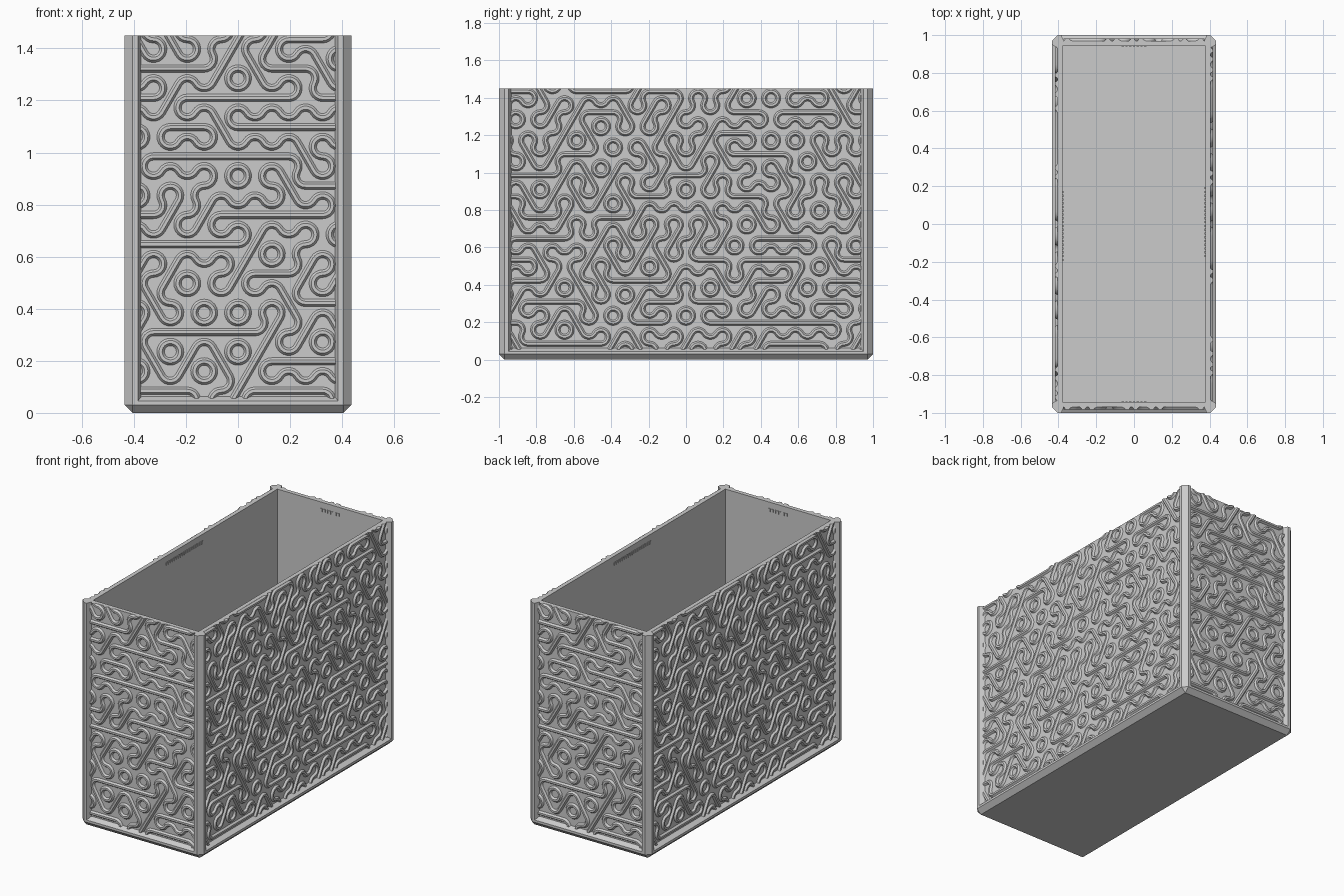
import bpy, bmesh, math, random
from mathutils import Vector

if "Cube" in bpy.data.objects:
    bpy.data.objects.remove(bpy.data.objects["Cube"], do_unlink=True)

GREY = (0.6, 0.6, 0.6, 1.0)
mat = bpy.data.materials.new("matte_grey")
mat.use_nodes = True
mat.diffuse_color = GREY
bsdf = mat.node_tree.nodes["Principled BSDF"]
bsdf.inputs["Base Color"].default_value = GREY
bsdf.inputs["Roughness"].default_value = 0.7

# Main sizes: half width and half length of the wall panels, height, frame depth
HX, HY, TOP, FRAME, WALL = 0.405, 0.97, 1.45, 0.03, 0.027
# Hexagon tile side and spacing
S = 0.075
HALF_COL, ROW, Z0 = S * math.sqrt(3) / 2, S * 1.5, 0.085


def finish(name, bm, smooth=False):
    bmesh.ops.remove_doubles(bm, verts=bm.verts, dist=0.0002)
    bmesh.ops.recalc_face_normals(bm, faces=bm.faces)
    me = bpy.data.meshes.new(name)
    bm.to_mesh(me)
    bm.free()
    me.materials.append(mat)
    ob = bpy.data.objects.new(name, me)
    bpy.context.collection.objects.link(ob)
    if smooth:
        bpy.ops.object.select_all(action="DESELECT")
        ob.select_set(True)
        bpy.context.view_layer.objects.active = ob
        bpy.ops.object.shade_smooth_by_angle(angle=math.radians(30))
    return ob


def bridge(bm, a, b):
    n = len(a)
    for i in range(n):
        bm.faces.new((a[i], a[(i + 1) % n], b[(i + 1) % n], b[i]))


# Open box with a chamfered rim around its base
def build_box():
    bm = bmesh.new()

    def ring(d, z, cut):
        pts = []
        for sx, sy in ((1, 1), (-1, 1), (-1, -1), (1, -1)):
            pair = [(sx * (HX + d), sy * (HY + d - cut)), (sx * (HX + d - cut), sy * (HY + d))]
            pts += pair if sx * sy > 0 else pair[::-1]
        return [bm.verts.new((x, y, z)) for x, y in pts]

    steps = [(0, 0, 0), (FRAME, 0.03, FRAME), (FRAME, 0.045, FRAME), (0, 0.062, 0),
             (0, TOP, 0), (-WALL, TOP, 0), (-WALL, 0.04, 0)]
    rings = [ring(*s) for s in steps]
    for a, b in zip(rings, rings[1:]):
        bridge(bm, a, b)
    bm.faces.new(rings[0])
    bm.faces.new(rings[-1])
    bmesh.ops.dissolve_degenerate(bm, dist=0.0002, edges=bm.edges)
    return finish("open_box", bm)


# Chamfered corner posts
POST = [(0.385, 1.0), (0.405, 1.0), (0.435, 0.97), (0.435, 0.95), (0.405, 0.932),
        (0.395, 0.932), (0.395, 0.96), (0.372, 0.96), (0.372, 0.97)]


def build_post(name, sx, sy):
    bm = bmesh.new()
    low, high = ([bm.verts.new((sx * x, sy * y, z)) for x, y in POST] for z in (0.035, TOP))
    bridge(bm, low, high)
    bm.faces.new(low)
    bm.faces.new(high)
    finish(name, bm)


# Raised ridge swept along a flat path in the wall plane
PROFILE = [(-0.0145, -0.004), (-0.0145, 0.0), (-0.006, 0.012),
           (0.006, 0.012), (0.0145, 0.0), (0.0145, -0.004)]


def sweep(bm, path):
    rings = []
    for p, side in path:
        rings.append([bm.verts.new((p.x + side.x * o, h, p.y + side.y * o)) for o, h in PROFILE])
    for a, b in zip(rings, rings[1:]):
        bridge(bm, a, b)


def polar(deg, r=1.0):
    return Vector((math.cos(math.radians(deg)), math.sin(math.radians(deg)))) * r


def arc(bm, centre, corner, segs=7):
    hub = centre + polar(corner, S)
    path = []
    for i in range(segs + 1):
        d = polar(corner + 120 + 120 * i / segs)
        path.append((hub + d * S / 2, d))
    sweep(bm, path)


def tile(bm, centre, state):
    if state < 3:
        # one straight ridge and two corner arcs
        a = 60 * state
        sweep(bm, [(centre + polar(a, sign * HALF_COL), polar(a + 90)) for sign in (-1, 1)])
        corners = (a + 90, a - 90)
    else:
        # three corner arcs
        corners = (90, 210, 330) if state == 3 else (30, 150, 270)
    for c in corners:
        arc(bm, centre, c)


# Maze of ridges on one wall: loops become rings, runs become long level ridges
def build_maze(name, half, loops, runs, place, seed):
    rng = random.Random(seed)
    fixed = {}
    for k, n, up in loops:
        for key in ((k, n), (k + up, n - 1), (k + up, n + 1)):
            fixed[key] = 3 if up > 0 else 4
    for k, first, last in runs:
        for n in range(first, last + 1, 2):
            fixed[(k, n)] = 0
    bm = bmesh.new()
    reach = int(half / HALF_COL) + 2
    for k in range(-1, 14):
        for n in range(-reach, reach + 1):
            if (k + n) % 2 == 0:
                state = rng.choice((0, 1, 2, 0, 1, 2, 3, 4, 3))
                tile(bm, Vector((n * HALF_COL, Z0 + k * ROW)), fixed.get((k, n), state))
    bmesh.ops.remove_doubles(bm, verts=bm.verts, dist=0.0002)
    # trim to the panel and close the cut ends
    for co, no in (((0, 0, TOP), (0, 0, 1)), ((0, 0, 0.055), (0, 0, -1)),
                   ((half, 0, 0), (1, 0, 0)), ((-half, 0, 0), (-1, 0, 0))):
        geom = bm.verts[:] + bm.edges[:] + bm.faces[:]
        cut = bmesh.ops.bisect_plane(bm, geom=geom, plane_co=co, plane_no=no, clear_outer=True)
        edges = [e for e in cut["geom_cut"] if isinstance(e, bmesh.types.BMEdge)]
        bmesh.ops.holes_fill(bm, edges=edges, sides=0)
    for v in bm.verts:
        v.co = place(*v.co)
    return finish(name, bm, smooth=True)


# Small raised ticks below the rim on the inner walls
def build_ticks(name, start, end, place):
    bm = bmesh.new()
    count = int((end - start) / 0.02)
    for i in range(count):
        cube = bmesh.ops.create_cube(bm, size=1)
        for v in cube["verts"]:
            u = start + (i + 0.5) * 0.02 + v.co.x * 0.012
            v.co = place(u, v.co.y * 0.008, 1.4 + v.co.z * 0.02)
    return finish(name, bm)


def opposite(ob, name):
    twin = ob.copy()
    twin.name = name
    twin.rotation_euler.z = math.pi
    bpy.context.collection.objects.link(twin)


build_box()
for y_name, sy in (("front", -1), ("back", 1)):
    for x_name, sx in (("left", 1), ("right", -1)):
        build_post(f"{y_name}_{x_name}_post", sx, sy)

end = build_maze("front_ridges", 0.374, [(2, 0, 1), (8, 0, -1)],
                 [(11, -5, -3), (10, -2, 2), (9, 1, 1), (8, -2, 2), (6, 2, 4),
                  (5, -3, -1), (2, -4, 0), (1, 3, 5), (0, -4, -4)],
                 lambda u, w, z: (u, -HY - w, z), 4)
opposite(end, "back_ridges")

side = build_maze("left_ridges", 0.935,
                  [(2, -6, -1), (2, 0, -1), (8, 0, -1), (7, 11, -1),
                   (9, 9, 1), (11, 7, 1), (10, -6, -1)],
                  [(8, -14, -12), (8, 0, 0), (2, -2, -2), (1, 3, 7), (0, -12, -8)],
                  lambda u, w, z: (HX + w, u, z), 9)
opposite(side, "right_ridges")

ticks = build_ticks("left_ticks", -0.18, 0.2, lambda u, w, z: (HX - WALL + w, u, z))
opposite(ticks, "right_ticks")
ticks = build_ticks("back_ticks", -0.07, 0.07, lambda u, w, z: (u, HY - WALL + w, z))
opposite(ticks, "front_ticks")
